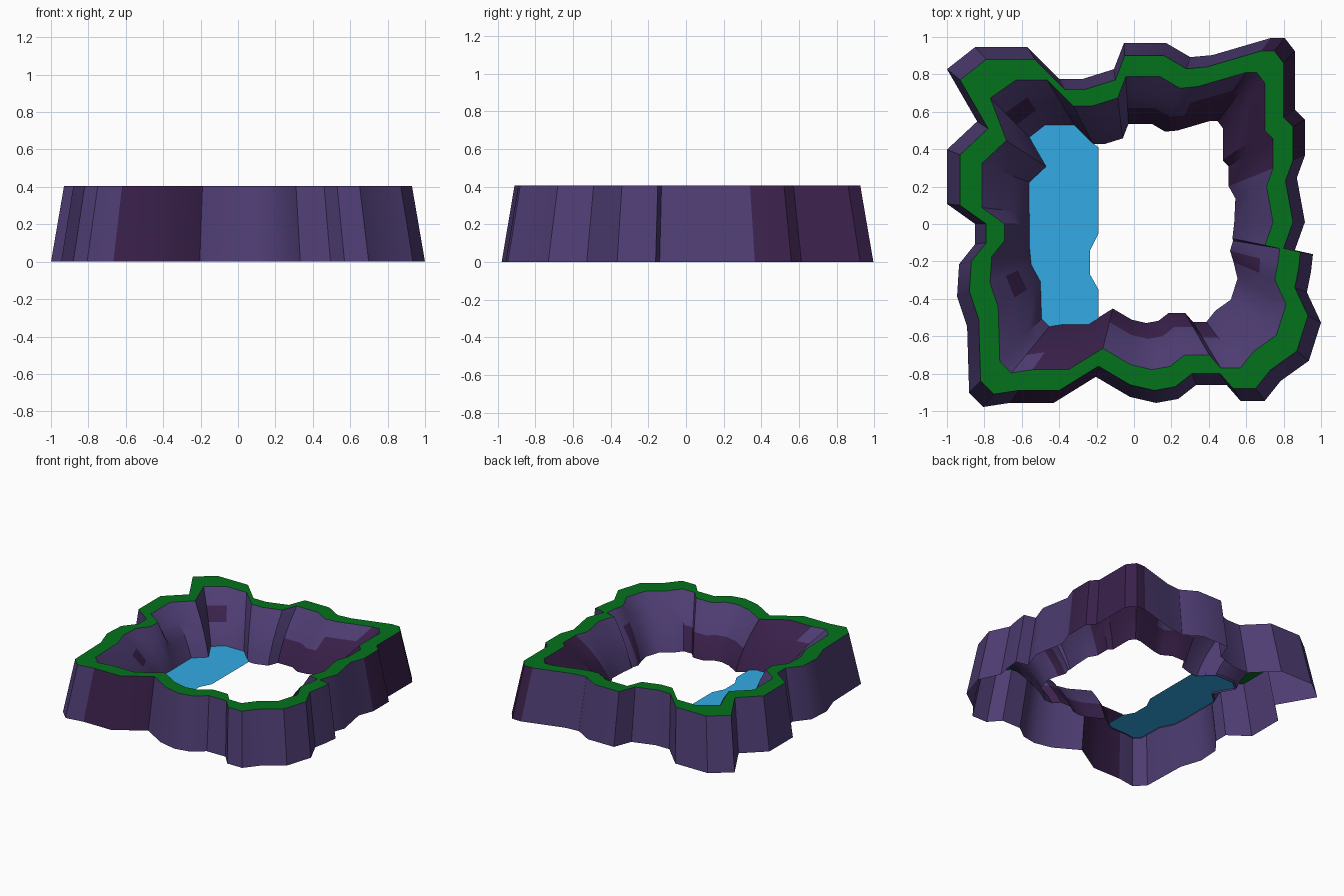
import bpy, bmesh, math

if "Cube" in bpy.data.objects:
    bpy.data.objects.remove(bpy.data.objects["Cube"])


def material(name, r, g, b):
    m = bpy.data.materials.new(name)
    m.diffuse_color = (r, g, b, 1)
    m.use_nodes = True
    m.node_tree.nodes["Principled BSDF"].inputs["Base Color"].default_value = m.diffuse_color
    return m


LIGHT = material("purple rock", 0.076, 0.046, 0.17)
DARK = material("dark plum rock", 0.042, 0.015, 0.07)
GRASS = material("green grass", 0.001, 0.17, 0.011)
WATER = material("blue water", 0.033, 0.41, 0.78)

# Craggy outline of the grassy rim, clockwise from the back left corner
RIM = [(-.93, .77), (-.79, .88), (-.53, .88), (-.37, .72), (-.26, .72), (-.10, .77),
       (-.05, .90), (.16, .90), (.28, .83), (.39, .84), (.68, .925), (.75, .925),
       (.80, .86), (.80, .57), (.85, .52), (.85, .34), (.81, .23), (.85, .01), (.80, -.13),
       (.89, -.15), (.88, -.24), (.86, -.34), (.93, -.49), (.87, -.68), (.73, -.78),
       (.65, -.88), (.53, -.88), (.46, -.80), (.31, -.80), (.22, -.87), (.11, -.89),
       (-.02, -.86), (-.19, -.76), (-.40, -.89), (-.62, -.89), (-.75, -.91),
       (-.82, -.84), (-.83, -.51), (-.88, -.36), (-.87, -.20), (-.79, -.10),
       (-.79, .00), (-.93, .10), (-.93, .37), (-.78, .51)]

# Cross-section as (outline scale, height): outer foot, rim, then the inner slope
SECTION = [(1.075, 0), (1, .405), (.875, .405), (.77, .31), (.69, .22), (.63, .13), (.595, .06)]

# Sideways shift of the inner foot where the shore is straighter than the rim
SHIFT = {16: .06, 17: .03, 18: .05, 20: -.01, 21: .02,
         38: -.02, 39: -.035, 40: -.085, 41: -.085}
# Rounded inner edge of the grass in the back left corner
ROUND = {0: .045, 1: .06}


def add_object(name, bm, mats):
    me = bpy.data.meshes.new(name)
    bm.to_mesh(me)
    bm.free()
    for m in mats:
        me.materials.append(m)
    ob = bpy.data.objects.new(name, me)
    bpy.context.collection.objects.link(ob)
    return ob


def station_point(i, scale):
    x, y = RIM[i]
    drop = max(0, min(1, (.875 - scale) / .28))
    x = x * scale + SHIFT.get(i, 0) * drop
    if scale < .9:
        x += ROUND.get(i, 0) * (1 - drop)
    return x, y


def is_dark(i, row):
    # whole stained cliffs, at the back right corner and the front left
    if 10 <= i <= 14 or i in (32, 33):
        return True
    # plum stains along the lower inner slope
    if row >= 4 and (6 <= i <= 8 or 25 <= i <= 31):
        return True
    return row >= 3 and i in (9, 20, 34) or row == 3 and i in (0, 37)


# Ring of cliffs, open underneath
bm = bmesh.new()
n = len(RIM)
loops = []
for s, z in SECTION:
    loops.append([bm.verts.new((station_point(i, s)[0], RIM[i][1] * s, z)) for i in range(n)])
for row in range(len(loops) - 1):
    a, b = loops[row], loops[row + 1]
    for i in range(n):
        j = (i + 1) % n
        f = bm.faces.new((a[i], b[i], b[j], a[j]))
        f.material_index = 2 if row == 1 else int(is_dark(i, row))
cliffs = add_object("cliff_ring", bm, [LIGHT, DARK, GRASS])
bpy.context.view_layer.objects.active = cliffs
cliffs.select_set(True)
bpy.ops.object.shade_smooth_by_angle(angle=math.radians(35))

# Pool along the left inner shore, with a wavy free edge
shore = [(station_point(i % n, .605)[0], RIM[i % n][1] * .605) for i in range(33, n + 4)]
edge = [(-.19, .41), (-.19, -.05), (-.235, -.14), (-.235, -.27), (-.19, -.35), (-.19, -.52)]
bm = bmesh.new()
bm.faces.new([bm.verts.new((x, y, .075)) for x, y in reversed(shore + edge)])
add_object("pool_water", bm, [WATER])
